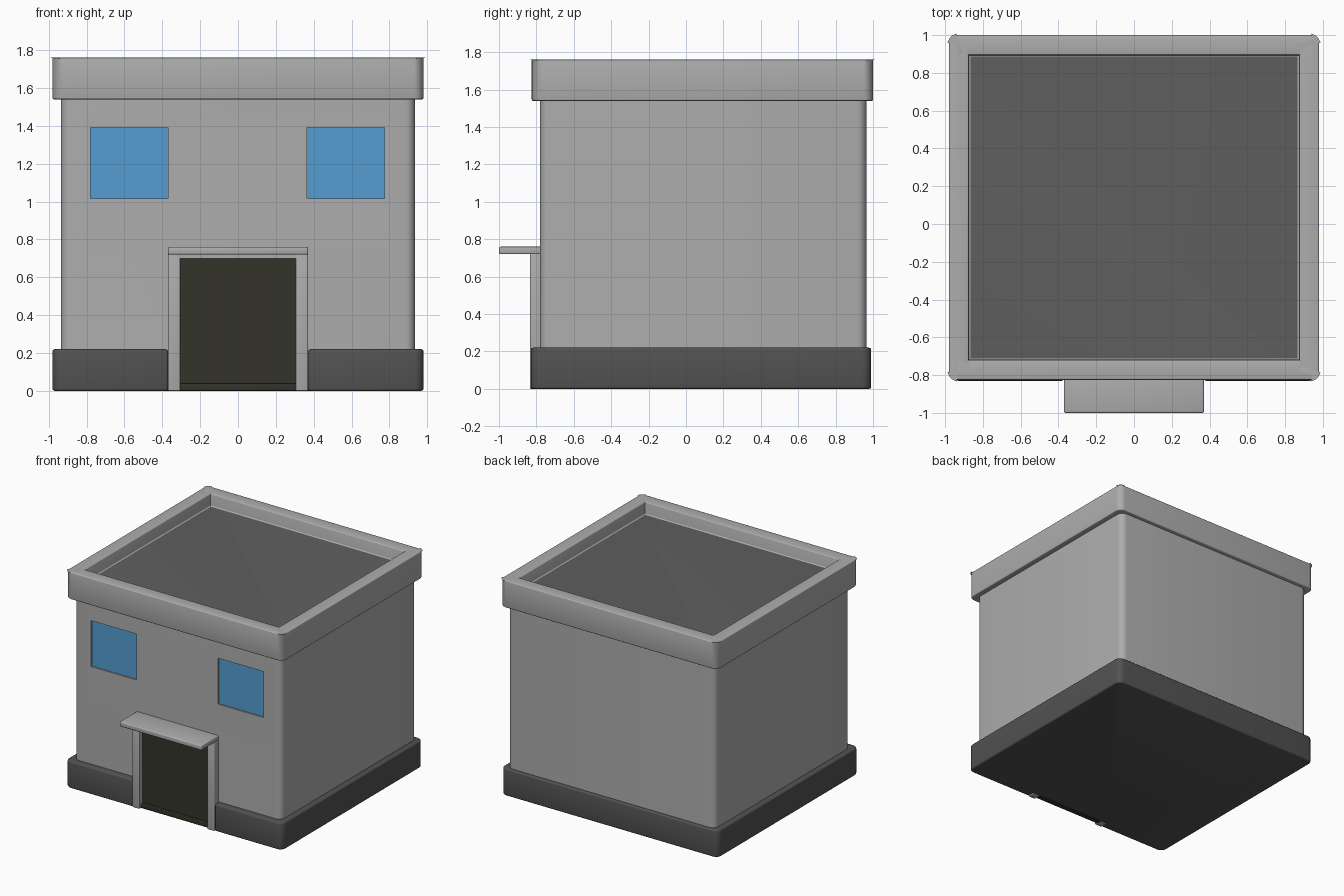
import bpy, bmesh, math

if "Cube" in bpy.data.objects:
    bpy.data.objects.remove(bpy.data.objects["Cube"])


def material(name, r, g, b):
    m = bpy.data.materials.new(name)
    m.diffuse_color = (r, g, b, 1)
    m.use_nodes = True
    m.node_tree.nodes["Principled BSDF"].inputs["Base Color"].default_value = m.diffuse_color
    return m


WALL = material("light grey wall", 0.42, 0.42, 0.42)
BASE = material("dark grey base", 0.085, 0.085, 0.085)
ROOF = material("grey roof", 0.115, 0.115, 0.115)
GLASS = material("blue glass", 0.09, 0.34, 0.64)
DOOR = material("dark olive door", 0.033, 0.033, 0.024)


def prism(name, outline, z0, z1, mat, corner=0.0, edge=0.0, rim=None):
    """Extrude an outline; round its outer corners; optionally sink a roof inside a rim."""
    bm = bmesh.new()
    face = bm.faces.new([bm.verts.new((x, y, z0)) for x, y in outline])
    ext = bmesh.ops.extrude_face_region(bm, geom=[face], use_keep_orig=True)
    for v in ext["geom"]:
        if isinstance(v, bmesh.types.BMVert):
            v.co.z = z1
    bmesh.ops.recalc_face_normals(bm, faces=bm.faces)
    if corner:
        xm = max(x for x, y in outline)
        verticals = [e for e in bm.edges
                     if abs(e.verts[0].co.z - e.verts[1].co.z) > 1e-4
                     and abs(e.verts[0].co.x) > xm - 1e-4]
        bmesh.ops.bevel(bm, geom=verticals, offset=corner, segments=5,
                        profile=0.5, affect='EDGES')
    if rim:
        width, depth = rim
        bm.faces.ensure_lookup_table()
        top = max(bm.faces, key=lambda f: f.calc_center_median().z)
        bmesh.ops.inset_region(bm, faces=[top], thickness=width - 0.01)
        bmesh.ops.inset_region(bm, faces=[top], thickness=0.012, depth=-depth)
        top.material_index = 1
    me = bpy.data.meshes.new(name)
    bm.to_mesh(me)
    bm.free()
    ob = bpy.data.objects.new(name, me)
    bpy.context.collection.objects.link(ob)
    me.materials.append(mat)
    if rim:
        me.materials.append(ROOF)
    if edge:
        b = ob.modifiers.new("soft edges", 'BEVEL')
        b.width, b.segments, b.limit_method = edge, 3, 'ANGLE'
        b.angle_limit = math.radians(50)
        b.material = 0
    return ob


def box(name, x0, x1, y0, y1, z0, z1, mat, **kw):
    return prism(name, [(x0, y0), (x1, y0), (x1, y1), (x0, y1)], z0, z1, mat, **kw)


def finish(ob):
    """Apply modifiers and smooth the rounded edges."""
    bpy.ops.object.select_all(action='DESELECT')
    ob.select_set(True)
    bpy.context.view_layer.objects.active = ob
    bpy.ops.object.convert(target='MESH')
    bpy.ops.object.shade_smooth_by_angle(angle=math.radians(35))


parts = []

# main walls
walls = box("walls", -0.935, 0.935, -0.78, 0.965, 0.15, 1.60, WALL, corner=0.05)
parts.append(walls)

# windows: shallow recesses with glass plates set in them
cutters = []
for side, cx in (("left", -0.575), ("right", 0.57)):
    x0, x1 = cx - 0.205, cx + 0.205
    cut = box(side + "_window_cutter", x0, x1, -0.9, -0.76, 1.015, 1.39, WALL)
    cut.hide_render = True
    cutters.append(cut)
    mod = walls.modifiers.new("window recess", 'BOOLEAN')
    mod.operation, mod.object, mod.solver = 'DIFFERENCE', cut, 'EXACT'
    parts.append(box(side + "_window", x0, x1, -0.768, -0.7595, 1.015, 1.39, GLASS))

# plinth with a notch for the doorway
parts.append(prism("base", [(-0.98, -0.83), (-0.37, -0.83), (-0.37, -0.775), (0.37, -0.775),
                            (0.37, -0.83), (0.98, -0.83), (0.98, 0.99), (-0.98, 0.99)],
                   0, 0.22, BASE, corner=0.05, edge=0.012))

# parapet with sunken roof
parts.append(box("parapet", -0.98, 0.98, -0.825, 1.0, 1.54, 1.76, WALL,
                 corner=0.05, edge=0.015, rim=(0.115, 0.10)))

# doorway: door, threshold, jambs, canopy
parts.append(box("door", -0.31, 0.31, -0.795, -0.77, 0.0, 0.72, DOOR))
parts.append(box("threshold", -0.31, 0.31, -0.815, -0.79, 0.0, 0.04, DOOR, edge=0.006))
for side, s in (("left", -1), ("right", 1)):
    xa, xb = sorted((s * 0.305, s * 0.37))
    parts.append(box(side + "_door_jamb", xa, xb, -0.835, -0.77, 0.0, 0.725, WALL, edge=0.006))
parts.append(box("door_lintel", -0.31, 0.31, -0.83, -0.77, 0.70, 0.73, WALL))
parts.append(box("canopy", -0.37, 0.37, -1.0, -0.77, 0.72, 0.76, WALL, edge=0.008))

for p in parts:
    finish(p)
for c in cutters:
    bpy.data.objects.remove(c)
